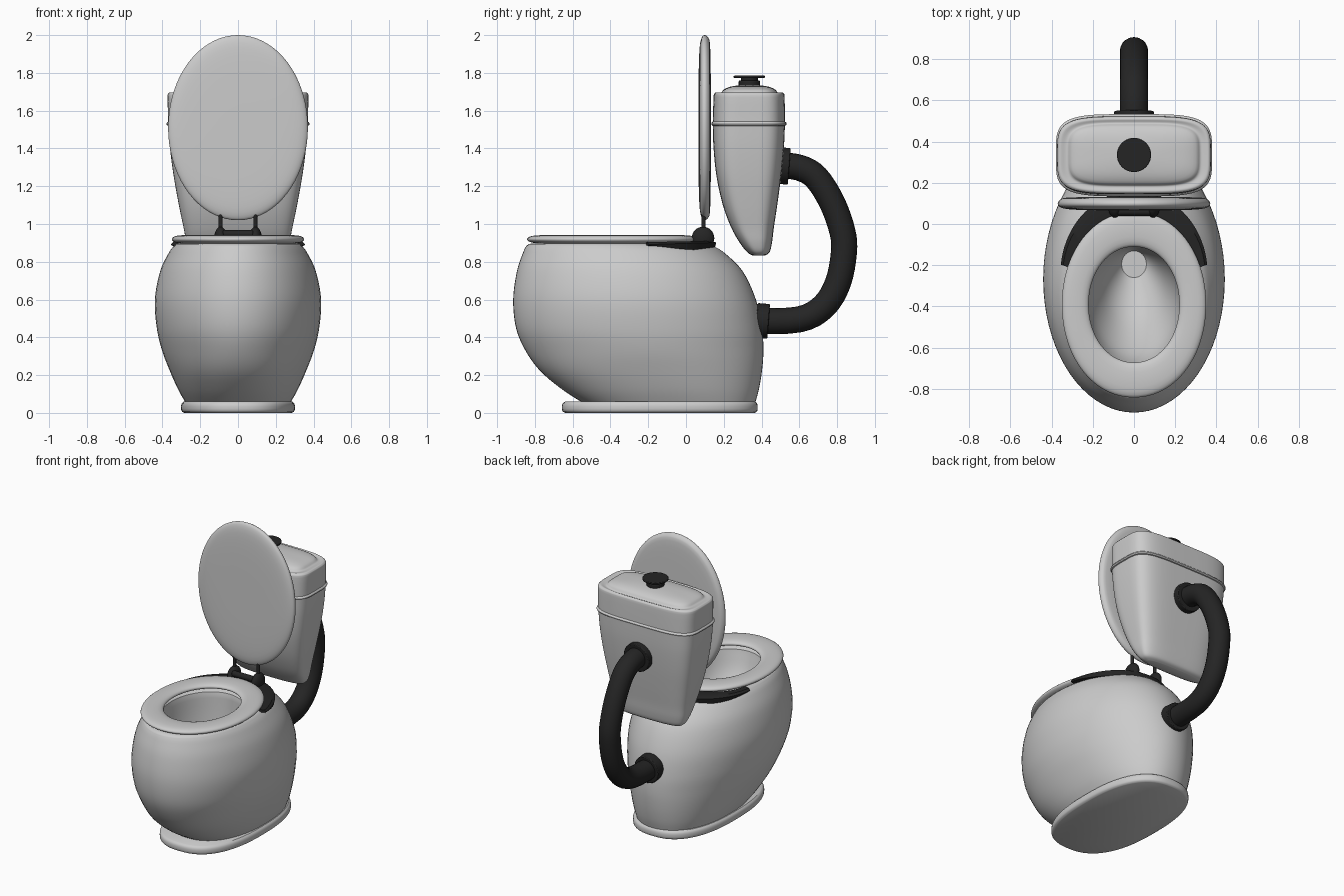
import bpy, bmesh, math
from mathutils import Vector

if "Cube" in bpy.data.objects:
    bpy.data.objects.remove(bpy.data.objects["Cube"])

dark = bpy.data.materials.new("dark_rubber")
dark.diffuse_color = (0.018, 0.018, 0.018, 1)
dark.use_nodes = True
dark.node_tree.nodes["Principled BSDF"].inputs["Base Color"].default_value = dark.diffuse_color


def finish(obj, mat=None, angle=40):
    if mat:
        obj.data.materials.append(mat)
    bpy.ops.object.select_all(action='DESELECT')
    obj.select_set(True)
    bpy.context.view_layer.objects.active = obj
    bpy.ops.object.shade_smooth_by_angle(angle=math.radians(angle))
    return obj


def from_bmesh(name, bm, mat=None, angle=40):
    bmesh.ops.recalc_face_normals(bm, faces=bm.faces[:])
    me = bpy.data.meshes.new(name)
    bm.to_mesh(me)
    bm.free()
    obj = bpy.data.objects.new(name, me)
    bpy.context.collection.objects.link(obj)
    return finish(obj, mat, angle)


def smooth(rows, steps=5):
    """Catmull-Rom interpolation through rows of numbers."""
    out = []
    for i in range(len(rows) - 1):
        a, b, c, d = (rows[max(0, min(len(rows) - 1, i + k))] for k in (-1, 0, 1, 2))
        for s in range(steps):
            t = s / steps
            out.append([0.5 * (2 * q + (r - p) * t + (2 * p - 5 * q + 4 * r - u) * t * t
                               + (3 * q - p - 3 * r + u) * t ** 3)
                        for p, q, r, u in zip(a, b, c, d)])
    return out + [list(rows[-1])]


def loft(name, rows, closed=False, upright=False, mat=None, n=72, angle=40):
    """Rows: (height, half width, low end, high end, superellipse power)."""
    bm = bmesh.new()
    rings = []
    for h, a, lo, hi, p in rows:
        ring = []
        for k in range(n):
            t = 2 * math.pi * k / n
            c, s = math.cos(t), math.sin(t)
            x = a * math.copysign(abs(c) ** (2 / p), c)
            v = (lo + hi) / 2 + (hi - lo) / 2 * math.copysign(abs(s) ** (2 / p), s)
            ring.append(bm.verts.new((x, h, v) if upright else (x, v, h)))
        rings.append(ring)
    pairs = list(zip(rings, rings[1:])) + ([(rings[-1], rings[0])] if closed else [])
    for r, q in pairs:
        for k in range(n):
            j = (k + 1) % n
            bm.faces.new((r[k], r[j], q[j], q[k]))
    if not closed:
        bm.faces.new(rings[0])
        bm.faces.new(rings[-1])
    return from_bmesh(name, bm, mat, angle)


def cylinder(name, loc, r, depth, axis=(0, 0, 1), bevel=0.005, mat=dark):
    bpy.ops.mesh.primitive_cylinder_add(vertices=40, radius=r, depth=depth, location=loc)
    obj = bpy.context.object
    obj.name = name
    obj.rotation_euler = Vector(axis).to_track_quat('Z', 'Y').to_euler()
    m = obj.modifiers.new("bevel", 'BEVEL')
    m.width, m.segments = bevel, 2
    return finish(obj, mat)


# Floor plate
loft("base_plate", smooth([(0.0, .285, -.64, .365, 2.5), (.012, .30, -.655, .378, 2.5),
                           (.045, .30, -.655, .378, 2.5), (.06, .288, -.64, .365, 2.5)], 3))

# Bowl: outer shell, then over the rim into the basin
outer = smooth([(.05, .275, -.54, .365, 2.3), (.12, .315, -.65, .385, 2.2), (.22, .36, -.77, .402, 2.1),
                (.33, .402, -.85, .41, 2), (.45, .43, -.90, .402, 2), (.6, .44, -.915, .37, 2),
                (.75, .412, -.895, .30, 2), (.85, .365, -.862, .20, 2), (.885, .338, -.845, .14, 2)])
rim = smooth([(.895, .325, -.83, .10, 2), (.897, .28, -.75, -.02, 2), (.88, .24, -.69, -.09, 2)], 3)
basin = smooth([(.86, .235, -.685, -.095, 2), (.72, .21, -.63, -.10, 2), (.55, .15, -.49, -.11, 2),
                (.42, .09, -.33, -.12, 2), (.36, .06, -.26, -.13, 2)])
loft("bowl", outer + rim + basin)

# Seat ring
rows = []
for k in range(20):
    c, s = math.cos(math.tau * k / 20), math.sin(math.tau * k / 20)
    c = math.copysign(abs(c) ** .75, c)
    rows.append((.919 + .022 * s, .285 + .065 * c, -.757 - .085 * c, -.025 + .085 * c, 2.05))
loft("seat", rows, closed=True, angle=60)

# Raised lid
loft("lid", smooth([(.066, .06, 1.43, 1.59, 2), (.067, .22, 1.22, 1.80, 2), (.072, .32, 1.087, 1.933, 2),
                    (.083, .36, 1.033, 1.987, 2), (.098, .37, 1.02, 2.0, 2), (.115, .362, 1.03, 1.99, 2),
                    (.127, .335, 1.065, 1.955, 2), (.131, .22, 1.22, 1.80, 2), (.132, .06, 1.43, 1.59, 2)], 3),
     upright=True, angle=60)

# Crescent bracket around the back of the seat
bm = bmesh.new()
sections = []
for k in range(41):
    t = math.radians(6 + 168 * k / 40)
    c, s = math.cos(t), math.sin(t)
    drop = .862 + .025 * abs(c) ** 8
    pts = [(.308 * c, -.24 + .27 * s, .885), (.352 * c, -.24 + .39 * s, drop),
           (.357 * c, -.24 + .40 * s, .89 + .012 * s), (.345 * c, -.24 + .37 * s, .903 + .008 * s),
           (.308 * c, -.24 + .27 * s, .903)]
    sections.append([bm.verts.new(p) for p in pts])
for a, b in zip(sections, sections[1:]):
    for i in range(5):
        j = (i + 1) % 5
        bm.faces.new((a[i], a[j], b[j], b[i]))
bm.faces.new(sections[0])
bm.faces.new(sections[-1])
from_bmesh("bracket", bm, dark, 35)

# Hinges: domes, lid pins and a cross bar
for side, sx in (("left", -1), ("right", 1)):
    bpy.ops.mesh.primitive_uv_sphere_add(segments=32, ring_count=16, radius=1, location=(sx * .092, .09, .925))
    dome = bpy.context.object
    dome.name = side + "_hinge_dome"
    dome.scale = (.034, .06, .06)
    finish(dome, dark)
    cylinder(side + "_hinge_pin", (sx * .092, .093, 1.01), .011, .12, bevel=.002)
cylinder("hinge_bar", (0, .06, .947), .02, .16, axis=(1, 0, 0))

# Tank body
loft("tank", smooth([(.832, .21, .355, .415, 2.6), (.85, .25, .325, .442, 3), (.90, .272, .285, .455, 3.4),
                     (.98, .288, .24, .465, 3.8), (1.1, .313, .195, .483, 4), (1.25, .34, .162, .503, 4.2),
                     (1.4, .36, .146, .518, 4.2), (1.53, .37, .142, .524, 4.2)]), n=96)

# Tank cap: lip, walls, rounded rim, groove and domed panel
lip = [(1.518, .366, .146, .520, 4.2), (1.522, .376, .137, .530, 4.2), (1.53, .379, .134, .533, 4.2),
       (1.538, .376, .137, .530, 4.2), (1.542, .370, .142, .524, 4.2)]
top = smooth([(1.55, .370, .142, .524, 4.2), (1.67, .373, .146, .522, 4.2), (1.69, .369, .15, .518, 4.2),
              (1.697, .358, .16, .508, 4.2), (1.692, .335, .176, .495, 4.2), (1.694, .32, .186, .486, 4.2),
              (1.712, .30, .20, .472, 4.2), (1.727, .24, .235, .437, 3.6), (1.735, .12, .285, .385, 2.5),
              (1.736, .03, .32, .35, 2)], 3)
loft("tank_cap", lip + top, n=96)

# Flush button
cylinder("button_base", (0, .335, 1.745), .056, .03)
cylinder("button_stem", (0, .335, 1.76), .045, .04, bevel=.002)
cylinder("button_disc", (0, .335, 1.779), .083, .012, bevel=.004)

# Flush pipe swept along a curve
curve = bpy.data.curves.new("pipe", 'CURVE')
curve.dimensions = '3D'
curve.bevel_depth, curve.bevel_resolution, curve.use_fill_caps = .069, 8, True
path = smooth([(.49, 1.312), (.6, 1.298), (.69, 1.245), (.775, 1.11), (.828, .96), (.836, .85),
               (.805, .69), (.73, .565), (.6, .495), (.36, .485)], 4)
sp = curve.splines.new('POLY')
sp.points.add(len(path) - 1)
for pt, (y, z) in zip(sp.points, path):
    pt.co = (0, y, z, 1)
pipe = bpy.data.objects.new("pipe", curve)
bpy.context.collection.objects.link(pipe)
bpy.ops.object.select_all(action='DESELECT')
pipe.select_set(True)
bpy.context.view_layer.objects.active = pipe
bpy.ops.object.convert(target='MESH')
finish(bpy.context.object, dark)

# Pipe collars
cylinder("upper_collar", (0, .522, 1.307), .097, .05, axis=(0, 1, -.08))
cylinder("lower_collar", (0, .405, .487), .092, .065, axis=(0, 1, -.08))
